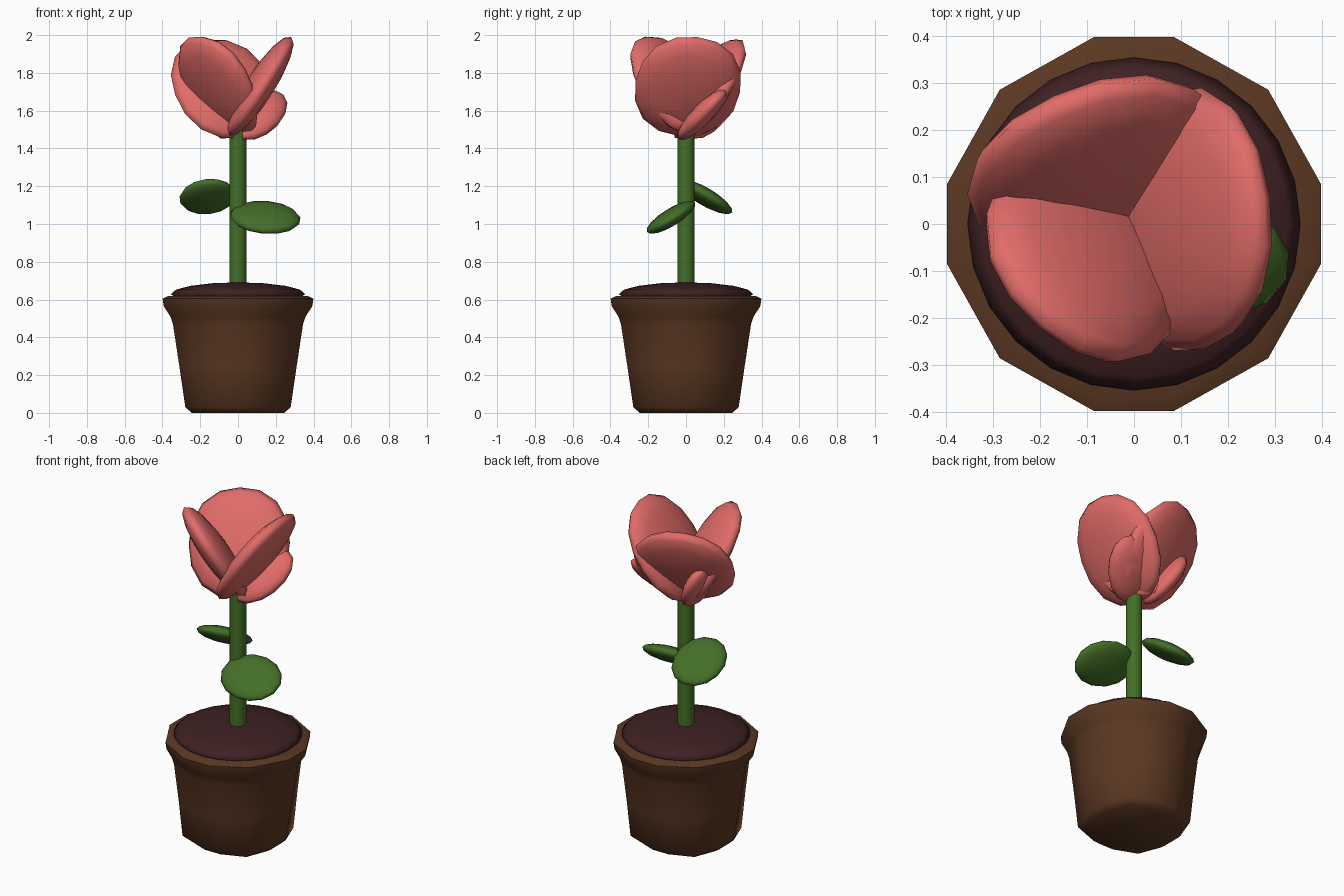
import bpy, bmesh
from math import radians, sin, cos
from mathutils import Matrix, Vector

cube = bpy.data.objects.get("Cube")
if cube:
    bpy.data.objects.remove(cube, do_unlink=True)


def material(name, rgb):
    m = bpy.data.materials.new(name)
    m.use_nodes = True
    color = (*rgb, 1)
    m.diffuse_color = color
    m.node_tree.nodes["Principled BSDF"].inputs["Base Color"].default_value = color
    return m


PINK = material("petal pink", (0.75, 0.15, 0.14))
GREEN = material("leaf green", (0.058, 0.16, 0.021))
BROWN = material("pot brown", (0.104, 0.039, 0.016))
SOIL = material("dark soil", (0.048, 0.015, 0.016))


def finish(name, bm, mat, angle=180):
    """Turn a bmesh into a smooth shaded object."""
    bmesh.ops.recalc_face_normals(bm, faces=bm.faces)
    mesh = bpy.data.meshes.new(name)
    bm.to_mesh(mesh)
    bm.free()
    mesh.materials.append(mat)
    ob = bpy.data.objects.new(name, mesh)
    bpy.context.collection.objects.link(ob)
    bpy.ops.object.select_all(action='DESELECT')
    ob.select_set(True)
    bpy.context.view_layer.objects.active = ob
    if angle == 180:
        bpy.ops.object.shade_smooth()
    else:
        bpy.ops.object.shade_smooth_by_angle(angle=radians(angle))
    return ob


def ellipsoid(name, center, axis, normal, size, mat, turn=0, segments=14, power=2):
    """Flattened ball: size is half length, half width, half thickness.
    A power above 2 gives a fuller outline."""
    a = Vector(axis).normalized()
    n = Vector(normal)
    n = (n - a * n.dot(a)).normalized()
    w = n.cross(a)
    rot = Matrix((a, w, n)).transposed().to_4x4()
    spin = Matrix.Rotation(radians(turn), 4, 'Z')
    place = Matrix.Translation(center) @ spin @ rot @ Matrix.Diagonal((*size, 1))
    bm = bmesh.new()
    bmesh.ops.create_uvsphere(bm, u_segments=segments, v_segments=8, radius=1)
    for v in bm.verts:
        r = v.co.xy.length
        if r > 0.001:
            full = (abs(v.co.x / r) ** power + abs(v.co.y / r) ** power) ** (-1 / power)
            v.co.xy = v.co.xy * full
    bmesh.ops.transform(bm, matrix=place, verts=bm.verts)
    return finish(name, bm, mat)


# Pot: twelve-sided rings, rounded square at the foot and round at the rim
angles = [quarter + a for quarter in (0, 90, 180, 270) for a in (-12, 12, 45)]
# each ring: height, radius at the sides, radius at the corners
rings = [(0, 0.25, 0.27), (0.03, 0.285, 0.31), (0.25, 0.318, 0.332),
         (0.47, 0.352, 0.358), (0.51, 0.366, 0.37), (0.565, 0.402, 0.4),
         (0.605, 0.408, 0.405), (0.62, 0.375, 0.372)]
bm = bmesh.new()
loops = []
for z, side, corner in rings:
    loop = []
    for a in angles:
        r = corner if a % 90 == 45 else side
        loop.append(bm.verts.new((r * cos(radians(a)), r * sin(radians(a)), z)))
    loops.append(loop)
for low, high in zip(loops, loops[1:]):
    for i in range(12):
        j = (i + 1) % 12
        bm.faces.new((low[i], low[j], high[j], high[i]))
bm.faces.new(loops[0])
bm.faces.new(loops[-1])
finish("pot", bm, BROWN, 50)

# Soil mound
ellipsoid("soil", (0, 0, 0.629), (1, 0, 0), (0, 0, 1), (0.355, 0.355, 0.062), SOIL, segments=24)

# Stem
bm = bmesh.new()
bmesh.ops.create_cone(bm, cap_ends=True, segments=12, radius1=0.046, radius2=0.046,
                      depth=0.92, matrix=Matrix.Translation((0, 0, 1.08)))
finish("stem", bm, GREEN, 40)

# Leaves
ellipsoid("left_leaf", (0.145, -0.08, 1.035), (1, -0.06, -0.1), (0.05, -0.52, 0.85),
          (0.188, 0.15, 0.045), GREEN)
ellipsoid("right_leaf", (-0.16, 0.1, 1.145), (-1, 0.0, -0.12), (-0.05, 0.5, 0.86),
          (0.152, 0.168, 0.045), GREEN)

# Large petals: one leaning disc turned around the stem
for name, center, turn, width in (("left_petal", (0.115, 0.01, 1.728), 0, 0.28),
                                  ("back_petal", (-0.075, 0.12, 1.715), 107, 0.285),
                                  ("front_petal", (-0.105, -0.07, 1.73), -138, 0.245)):
    ellipsoid(name, center, (0.33, 0.1, 0.53), (0.83, 0.05, -0.55),
              (0.312, width, 0.075), PINK, turn, segments=16, power=2.25)

# Small outer petals under the bloom
ellipsoid("left_outer_petal", (0.11, 0.085, 1.578), (0.55, 0.58, 0.6), (0, -0.7, 0.7),
          (0.2, 0.125, 0.055), PINK)
ellipsoid("right_outer_petal", (-0.145, 0.085, 1.6), (-0.41, 0.48, 0.78), (0.88, 0, 0.45),
          (0.18, 0.13, 0.055), PINK)
